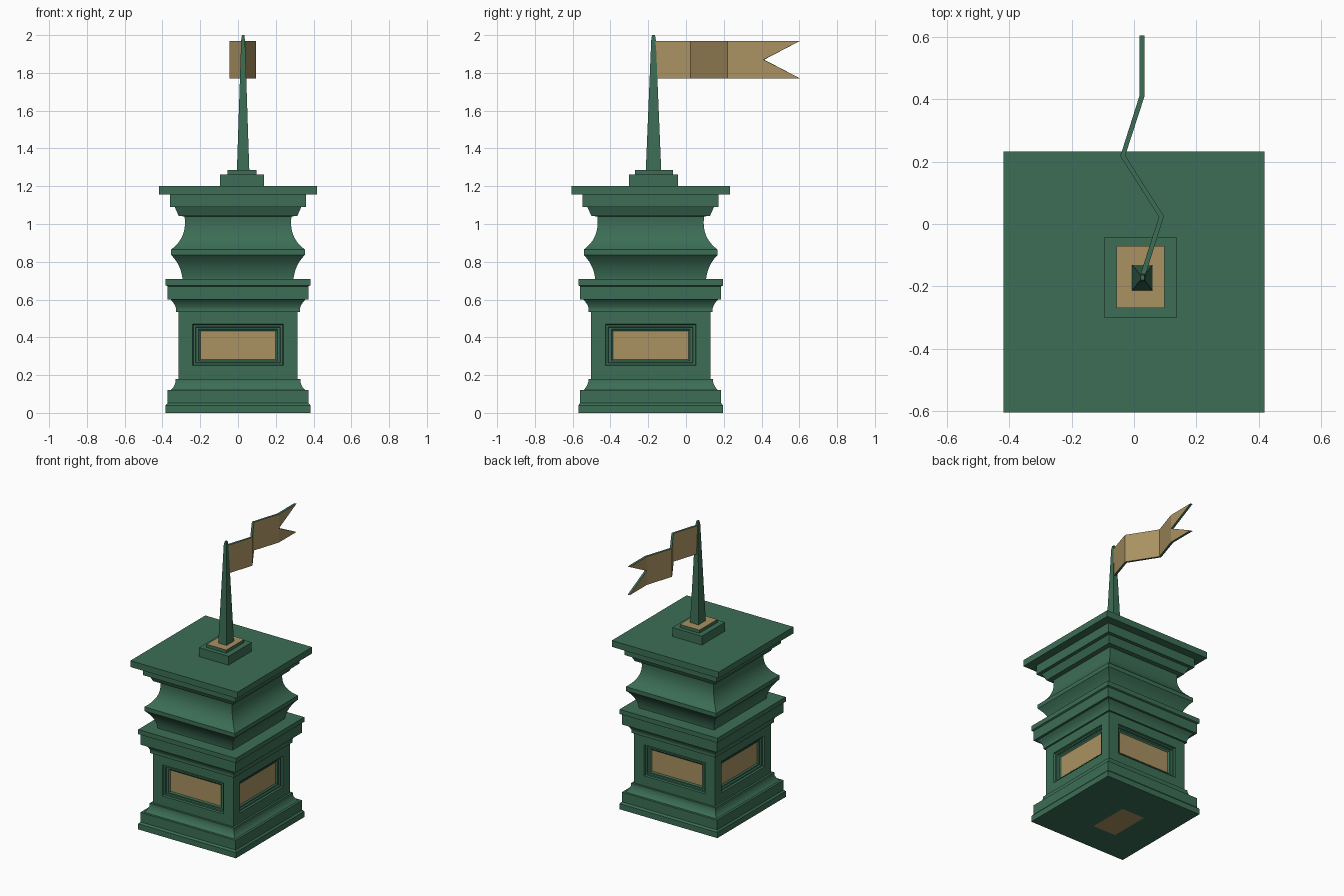
import bpy, bmesh
from mathutils import Vector

if "Cube" in bpy.data.objects:
    bpy.data.objects.remove(bpy.data.objects["Cube"])

CY = -0.187  # body centre in y


def material(name, rgb):
    m = bpy.data.materials.new(name)
    m.diffuse_color = (*rgb, 1)
    m.use_nodes = True
    m.node_tree.nodes["Principled BSDF"].inputs["Base Color"].default_value = m.diffuse_color
    return m


GREEN = material("green_paint", (0.045, 0.155, 0.092))
TAN = material("tan_inlay", (0.40, 0.285, 0.12))


def finish(name, bm, smooth=False):
    bmesh.ops.remove_doubles(bm, verts=bm.verts, dist=1e-5)
    bmesh.ops.recalc_face_normals(bm, faces=bm.faces)
    me = bpy.data.meshes.new(name)
    bm.to_mesh(me)
    bm.free()
    ob = bpy.data.objects.new(name, me)
    bpy.context.collection.objects.link(ob)
    me.materials.append(GREEN)
    me.materials.append(TAN)
    if smooth:
        bpy.ops.object.select_all(action='DESELECT')
        ob.select_set(True)
        bpy.context.view_layer.objects.active = ob
        bpy.ops.object.shade_smooth_by_angle(angle=0.42)
    return ob


def bridge(bm, loops, start=0):
    """Join consecutive four-cornered loops with quads."""
    for k, (a, b) in enumerate(zip(loops, loops[1:])):
        for i in range(4):
            j = (i + 1) % 4
            bm.faces.new((a[i], a[j], b[j], b[i]))


def rect(bm, cx, cy, hx, hy, z):
    return [bm.verts.new((cx + sx * hx, cy + sy * hy, z))
            for sx, sy in ((-1, -1), (1, -1), (1, 1), (-1, 1))]


def curve(p0, p1, p2, n=9):
    """Quadratic curve for the concave mouldings."""
    a, b, c = Vector(p0), Vector(p1), Vector(p2)
    return [tuple(a * (1 - t) ** 2 + b * 2 * t * (1 - t) + c * t * t)
            for t in (i / n for i in range(n + 1))]


# Body: square moulding profile (half width, height), split around the panelled wall
W, Z0, Z1 = 0.316, 0.18, 0.535
lower = [(0.383, 0), (0.383, 0.04), (0.373, 0.052), (0.373, 0.12)]
lower += curve((0.357, 0.12), (0.338, 0.135), (0.33, 0.165), 5)
lower += [(0.33, Z0), (W, Z0)]
upper = [(W, Z1), (0.328, Z1), (0.328, 0.55)]
upper += curve((0.328, 0.553), (0.335, 0.58), (0.357, 0.6), 5)
upper += [(0.373, 0.6), (0.373, 0.67), (0.383, 0.675), (0.383, 0.708), (0.294, 0.708)]
upper += curve((0.294, 0.712), (0.303, 0.785), (0.354, 0.836))
upper += [(0.354, 0.865)]
upper += curve((0.35, 0.868), (0.268, 0.93), (0.283, 1.04), 12)
upper += [(0.314, 1.043), (0.335, 1.09), (0.36, 1.09), (0.36, 1.155),
          (0.419, 1.155), (0.419, 1.2)]

bm = bmesh.new()
low = [rect(bm, 0, CY, w, w, z) for w, z in lower]
top = [rect(bm, 0, CY, w, w, z) for w, z in upper]
bridge(bm, low)
bridge(bm, top)
bm.faces.new(top[-1])
# underside with its inlaid patch
patch = rect(bm, -0.05, CY - 0.025, 0.09, 0.145, 0)
bridge(bm, [low[0], patch])
bm.faces.new(patch).material_index = 1

# Four walls with stepped recessed panels: (half width, bottom, top, depth)
steps = [(W, Z0, Z1, 0), (0.24, 0.25, 0.47, 0), (0.236, 0.254, 0.466, 0.012),
         (0.225, 0.264, 0.456, 0.012), (0.222, 0.267, 0.453, 0.022),
         (0.208, 0.275, 0.443, 0.022), (0.199, 0.283, 0.433, 0.03)]
for dx, dy in ((0, -1), (1, 0), (0, 1), (-1, 0)):
    loops = []
    for hw, za, zb, d in steps:
        loops.append([bm.verts.new((dx * (W - d) - dy * s * hw,
                                    CY + dy * (W - d) + dx * s * hw, z))
                      for s, z in ((-1, za), (1, za), (1, zb), (-1, zb))])
    bridge(bm, loops)
    bm.faces.new(loops[-1]).material_index = 1
finish("pedestal_body", bm, smooth=True)


def tapered(name, cx, cy, sections, top_mat=0):
    bm = bmesh.new()
    loops = [rect(bm, cx, cy, *s) for s in sections]
    bridge(bm, loops)
    bm.faces.new(loops[0])
    bm.faces.new(loops[-1]).material_index = top_mat
    return finish(name, bm)


# Plinth, inlaid cap and flagpole
tapered("pole_plinth", 0.021, -0.172, [(0.116, 0.13, 1.2), (0.116, 0.13, 1.263)])
tapered("pole_cap", 0.021, -0.17, [(0.077, 0.1, 1.26), (0.077, 0.1, 1.285)], 1)
tapered("flagpole", 0.027, -0.172, [(0.033, 0.041, 1.28), (0.010, 0.012, 1.975),
                                    (0.006, 0.008, 2.0)])

# Folded swallowtail flag with green edges
path = [(0.028, -0.165), (0.088, 0.024), (-0.036, 0.219), (0.026, 0.412), (0.026, 0.605)]
bm = bmesh.new()
cols = [[bm.verts.new((x, y, z)) for z in (1.77, 1.87, 1.97)] for x, y in path[:4]]
for a, b in zip(cols, cols[1:]):
    for i in range(2):
        bm.faces.new((a[i], b[i], b[i + 1], a[i + 1]))
tips = [bm.verts.new((*path[4], z)) for z in (1.77, 1.97)]
bm.faces.new((cols[3][0], tips[0], cols[3][1]))
bm.faces.new((cols[3][1], tips[1], cols[3][2]))
for f in bm.faces:
    f.material_index = 1
flag = finish("flag", bm)
mod = flag.modifiers.new("thickness", 'SOLIDIFY')
mod.thickness = 0.016
mod.offset = 0
mod.material_offset_rim = -1
